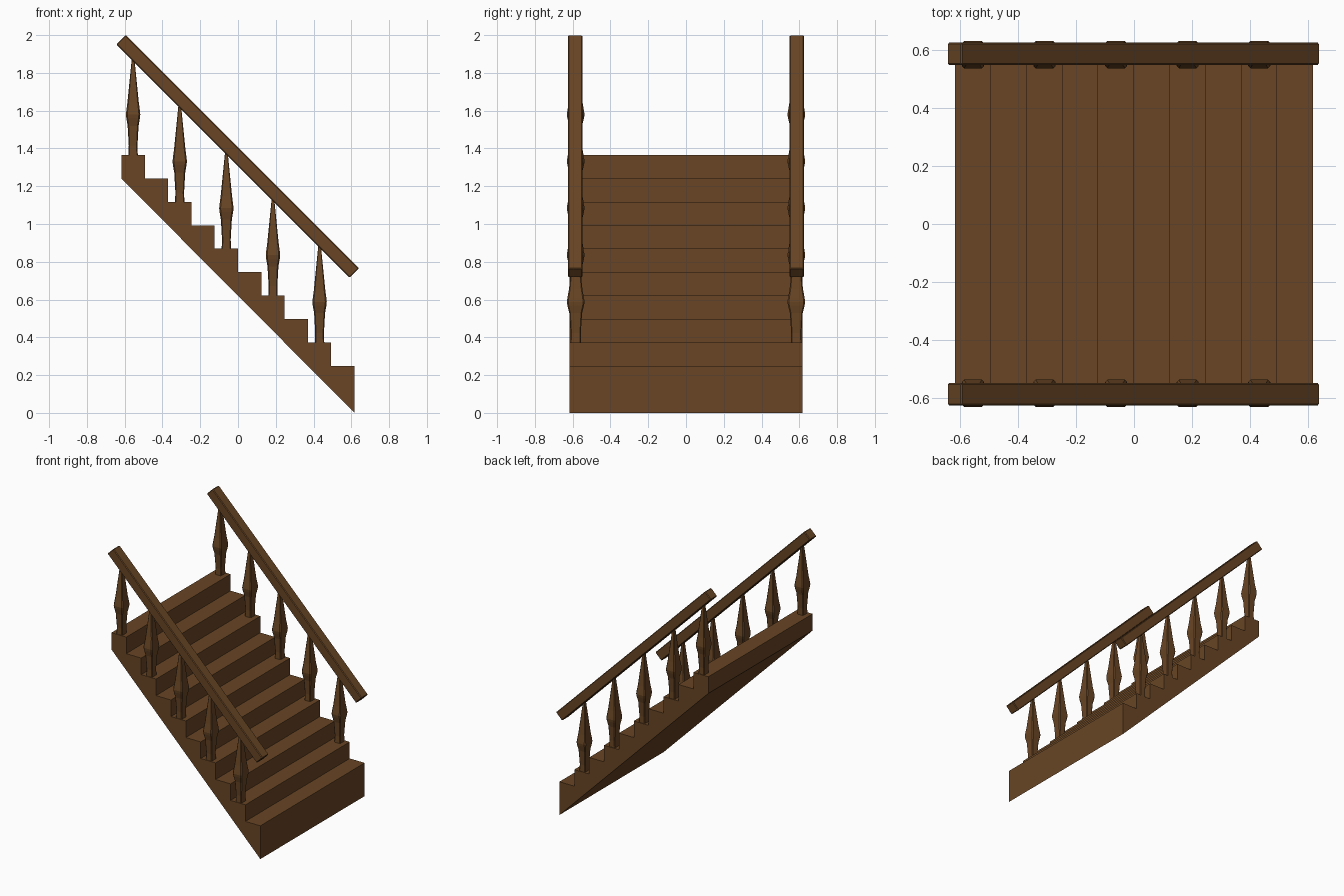
import bpy, bmesh, math
from mathutils import Vector

if "Cube" in bpy.data.objects:
    bpy.data.objects.remove(bpy.data.objects["Cube"])

wood = bpy.data.materials.new("dark_brown_wood")
wood.diffuse_color = (0.14, 0.06, 0.018, 1)
wood.use_nodes = True
wood.node_tree.nodes["Principled BSDF"].inputs["Base Color"].default_value = wood.diffuse_color

STEPS, HALF = 10, 0.617
RUN = 2 * HALF / STEPS
RISE = 0.124


def finish(name, bm):
    bmesh.ops.recalc_face_normals(bm, faces=bm.faces)
    me = bpy.data.meshes.new(name)
    bm.to_mesh(me)
    bm.free()
    me.materials.append(wood)
    ob = bpy.data.objects.new(name, me)
    bpy.context.collection.objects.link(ob)
    return ob


def tread_x(i):
    return HALF - (i + 0.5) * RUN


def tread_z(i):
    return 0.249 + i * RISE


# Staircase: saw-tooth profile with sloping underside, extruded across y
profile = [(HALF, 0.0)]
for i in range(STEPS):
    profile += [(HALF - i * RUN, tread_z(i)), (HALF - (i + 1) * RUN, tread_z(i))]
profile.append((-HALF, STEPS * RISE))
bm = bmesh.new()
face = bm.faces.new([bm.verts.new((x, -HALF, z)) for x, z in profile])
new = bmesh.ops.extrude_face_region(bm, geom=[face])["geom"]
bmesh.ops.translate(bm, vec=(0, 2 * HALF, 0),
                    verts=[v for v in new if isinstance(v, bmesh.types.BMVert)])
finish("stairs", bm)


# Baluster: chamfered square rings, stacked (z, half x, half y)
RINGS = [(-0.005, 0.025, 0.029), (0.05, 0.023, 0.027), (0.155, 0.029, 0.034),
         (0.195, 0.036, 0.044), (0.215, 0.038, 0.047), (0.235, 0.036, 0.044),
         (0.28, 0.030, 0.036), (0.51, 0.007, 0.010)]


def baluster(name, x, y, z):
    bm = bmesh.new()
    loops = []
    for h, a, b in RINGS:
        c = 0.2 * a
        pts = [(a, b - c), (a - c, b), (c - a, b), (-a, b - c),
               (-a, c - b), (c - a, -b), (a - c, -b), (a, c - b)]
        loops.append([bm.verts.new((x + px, y + py, z + h)) for px, py in pts])
    for lo, hi in zip(loops, loops[1:]):
        for k in range(8):
            n = (k + 1) % 8
            bm.faces.new((lo[k], lo[n], hi[n], hi[k]))
    bm.faces.new(loops[0])
    bm.faces.new(loops[-1])
    finish(name, bm)


# Handrail: slim chamfered bar laid along the 45 degree slope
def handrail(name, y):
    bm = bmesh.new()
    bmesh.ops.create_cube(bm, size=1)
    bmesh.ops.scale(bm, vec=(1.748, 0.077, 0.07), verts=bm.verts)
    bmesh.ops.bevel(bm, geom=list(bm.edges), offset=0.005, segments=1, affect='EDGES')
    ob = finish(name, bm)
    ob.rotation_euler = (0, math.radians(45), 0)
    ob.location = (-0.002, y, 1.358)


for side, label in ((-1, "front"), (1, "back")):
    handrail(label + "_handrail", side * 0.587)
    for i in range(1, STEPS, 2):
        baluster(f"{label}_baluster_{i // 2 + 1}", tread_x(i), side * 0.584, tread_z(i))
